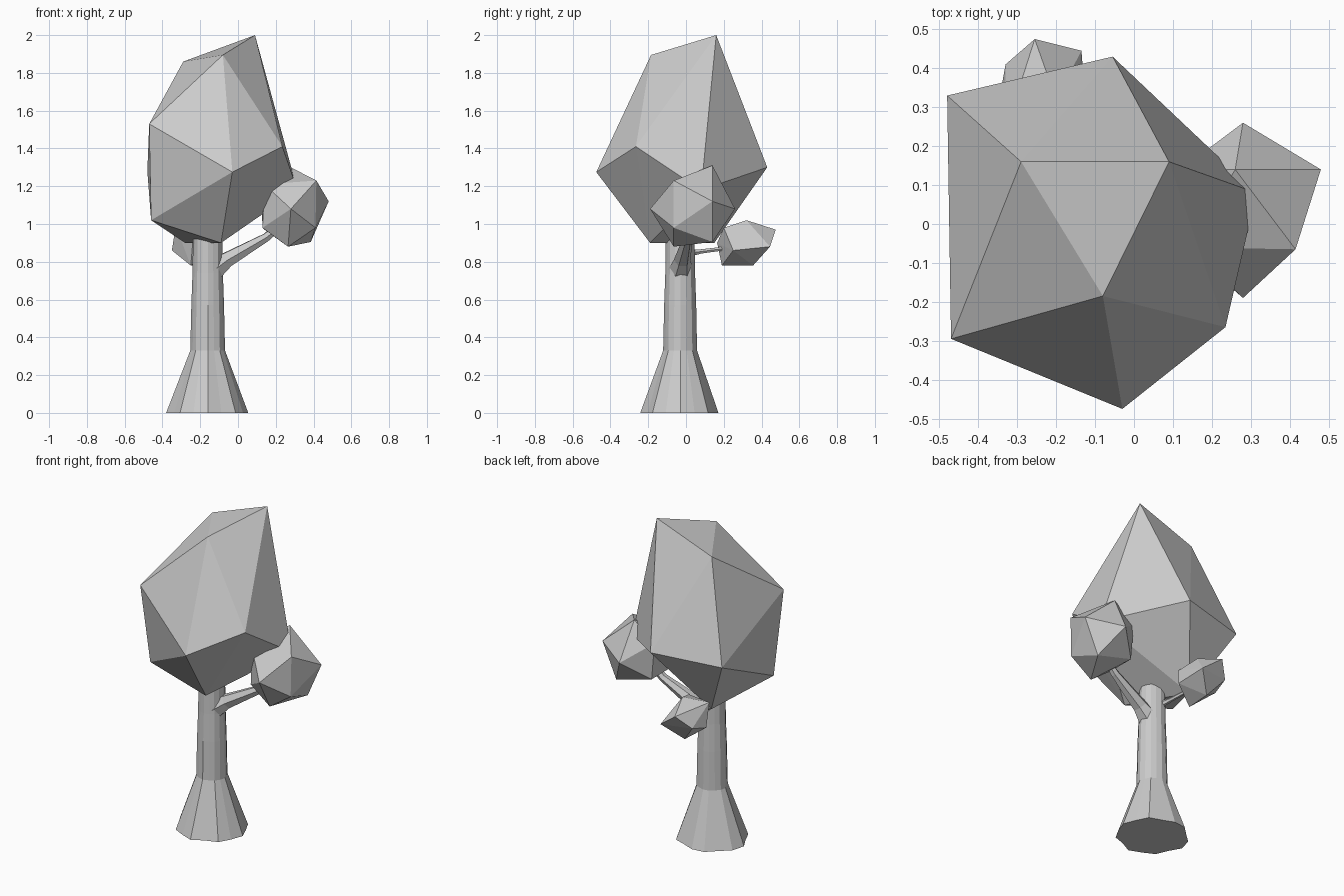
import bpy, bmesh, math
from mathutils import Vector

if "Cube" in bpy.data.objects:
    bpy.data.objects.remove(bpy.data.objects["Cube"])


def finish(name, bm):
    bmesh.ops.recalc_face_normals(bm, faces=bm.faces[:])
    mesh = bpy.data.meshes.new(name)
    bm.to_mesh(mesh)
    bm.free()
    ob = bpy.data.objects.new(name, mesh)
    bpy.context.collection.objects.link(ob)
    return ob


def leaf_clump(name, points):
    """Faceted foliage: the hull around a few corner points."""
    bm = bmesh.new()
    for p in points:
        bm.verts.new(p)
    res = bmesh.ops.convex_hull(bm, input=bm.verts[:])
    loose = [v for v in bm.verts if not v.link_faces]
    bmesh.ops.delete(bm, geom=loose, context='VERTS')
    return finish(name, bm)


def skin(name, rings):
    """Bridge a list of equal rings and cap both ends."""
    bm = bmesh.new()
    loops = [[bm.verts.new(p) for p in ring] for ring in rings]
    n = len(loops[0])
    for a, b in zip(loops, loops[1:]):
        for i in range(n):
            j = (i + 1) % n
            bm.faces.new((a[i], a[j], b[j], b[i]))
    bm.faces.new(loops[0][::-1])
    bm.faces.new(loops[-1])
    return finish(name, bm)


def branch(name, path, sides=6):
    """Tapered limb; path holds (point, radius) pairs."""
    axis = Vector(path[-1][0]) - Vector(path[0][0])
    q = axis.to_track_quat('Z', 'Y')
    rings = []
    for p, r in path:
        rings.append([Vector(p) + q @ Vector((r * math.cos(math.tau * i / sides),
                                              r * math.sin(math.tau * i / sides), 0))
                      for i in range(sides)])
    return skin(name, rings)


# Trunk: flared base with uneven root lobes
SIDES = 16
LOBES = [1.03, .95, 1.0, .9, .97, 1.0, .93, 1.03, 1.06, .93, 1.0, .95, 1.02, .9, 1.0, .97]
PROFILE = [(0, .208, 1), (.33, .09, .5), (.57, .085, .4), (.74, .079, .4), (.95, .076, .4)]
rings = []
for z, r, lobe in PROFILE:
    ring = []
    for i in range(SIDES):
        a = math.tau * i / SIDES
        k = r * (1 + (LOBES[i] - 1) * lobe)
        ring.append((-.16 + k * math.cos(a), -.03 + k * math.sin(a), z))
    rings.append(ring)
skin("trunk", rings)

# Branches
branch("right_branch", [((-.13, -.03, .76), .065), ((-.06, -.02, .81), .045),
                        ((.15, .01, .93), .025), ((.28, .03, 1.04), .018)])
branch("back_branch", [((-.17, -.02, .84), .025), ((-.20, .08, .855), .013),
                       ((-.24, .28, .88), .01)])

# Main crown: stretched icosahedron
leaf_clump("main_crown", [
    (-.29, .16, 1.86), (.09, .16, 2.0), (-.08, -.185, 1.895),
    (-.47, -.295, 1.53), (.235, -.265, 1.41), (-.055, .43, 1.30),
    (-.03, -.475, 1.275), (-.48, .33, 1.28), (.315, .08, 1.18),
    (-.46, -.21, 1.02), (-.09, -.19, .90), (-.28, .15, .90)])

# Small crowns on the branches
leaf_clump("right_crown", [
    (.28, -.19, 1.08), (.415, -.065, 1.23), (.48, .14, 1.12),
    (.26, .14, 1.31), (.28, .26, 1.08), (.385, .14, .905),
    (.265, -.065, .88), (.13, -.06, .98), (.14, -.06, 1.21),
    (.12, .14, 1.2), (.14, .14, .97), (.41, -.065, .98)])
leaf_clump("back_crown", [
    (-.255, .475, .97), (-.135, .445, .88), (-.20, .32, 1.02),
    (-.33, .24, .99), (-.16, .20, .98), (-.12, .25, .86),
    (-.24, .165, .90), (-.35, .30, .86), (-.25, .19, .78),
    (-.24, .355, .78), (-.33, .41, .89)])
